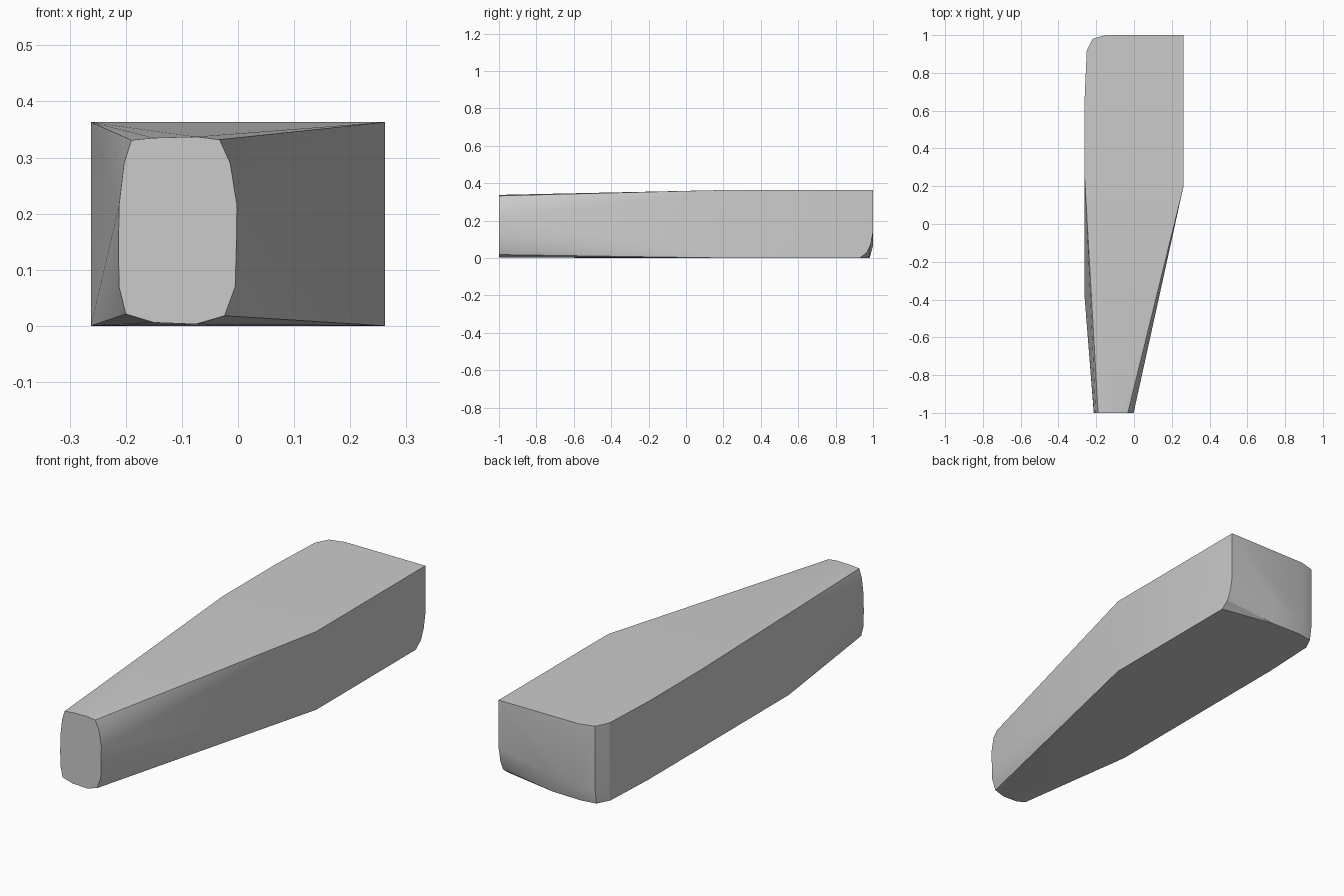
import bpy, bmesh

if "Cube" in bpy.data.objects:
    bpy.data.objects.remove(bpy.data.objects["Cube"])

TOP = 0.363
W = 0.262

# Rounded nose outline (x, z) at the front end
nose = [(-0.19, 0.331), (-0.15, 0.335), (-0.075, 0.337), (-0.033, 0.332),
        (-0.014, 0.29), (-0.002, 0.215), (-0.003, 0.14), (-0.005, 0.07),
        (-0.024, 0.018), (-0.075, 0.003), (-0.15, 0.006), (-0.20, 0.021),
        (-0.212, 0.07), (-0.213, 0.14), (-0.212, 0.215), (-0.203, 0.29)]

# Plan outline (x, y) of the upper edge behind the nose
top_edge = [(W, 0.2), (W, 1.0), (-0.15, 1.0), (-0.22, 0.98),
            (-0.25, 0.92), (-W, 0.65), (-W, 0.26)]

# Plan outline of the lower edge, drawn in slightly at the back
bottom_edge = [(W, 0.2), (W, 0.93), (0.0, 0.978), (-0.15, 0.982),
               (-0.22, 0.97), (-0.25, 0.91), (-W, 0.65), (-W, -0.38)]

# Rounding between the back face and the underside
heel = [(W, 0.968, 0.03), (W, 0.988, 0.075), (W, 1.0, 0.14),
        (0.0, 1.0, 0.085), (-0.15, 1.0, 0.065),
        (-0.22, 0.98, 0.06), (-0.25, 0.92, 0.06)]

points = [(x, -1.0, z) for x, z in nose]
points += [(x, y, TOP) for x, y in top_edge]
points += [(x, y, 0.0) for x, y in bottom_edge]
points += heel

# Faceted body skinned as a convex solid
bm = bmesh.new()
for p in points:
    bm.verts.new(p)
result = bmesh.ops.convex_hull(bm, input=bm.verts[:])
loose = [v for v in bm.verts if not v.link_faces]
bmesh.ops.delete(bm, geom=loose, context='VERTS')
bmesh.ops.dissolve_limit(bm, angle_limit=0.003, verts=bm.verts[:], edges=bm.edges[:])
bmesh.ops.recalc_face_normals(bm, faces=bm.faces[:])

mesh = bpy.data.meshes.new("tapered_body")
bm.to_mesh(mesh)
bm.free()
body = bpy.data.objects.new("tapered_body", mesh)
bpy.context.collection.objects.link(body)

# Soft shading across the shallow facets, crisp main edges
bpy.context.view_layer.objects.active = body
body.select_set(True)
bpy.ops.object.shade_smooth_by_angle(angle=0.35)
